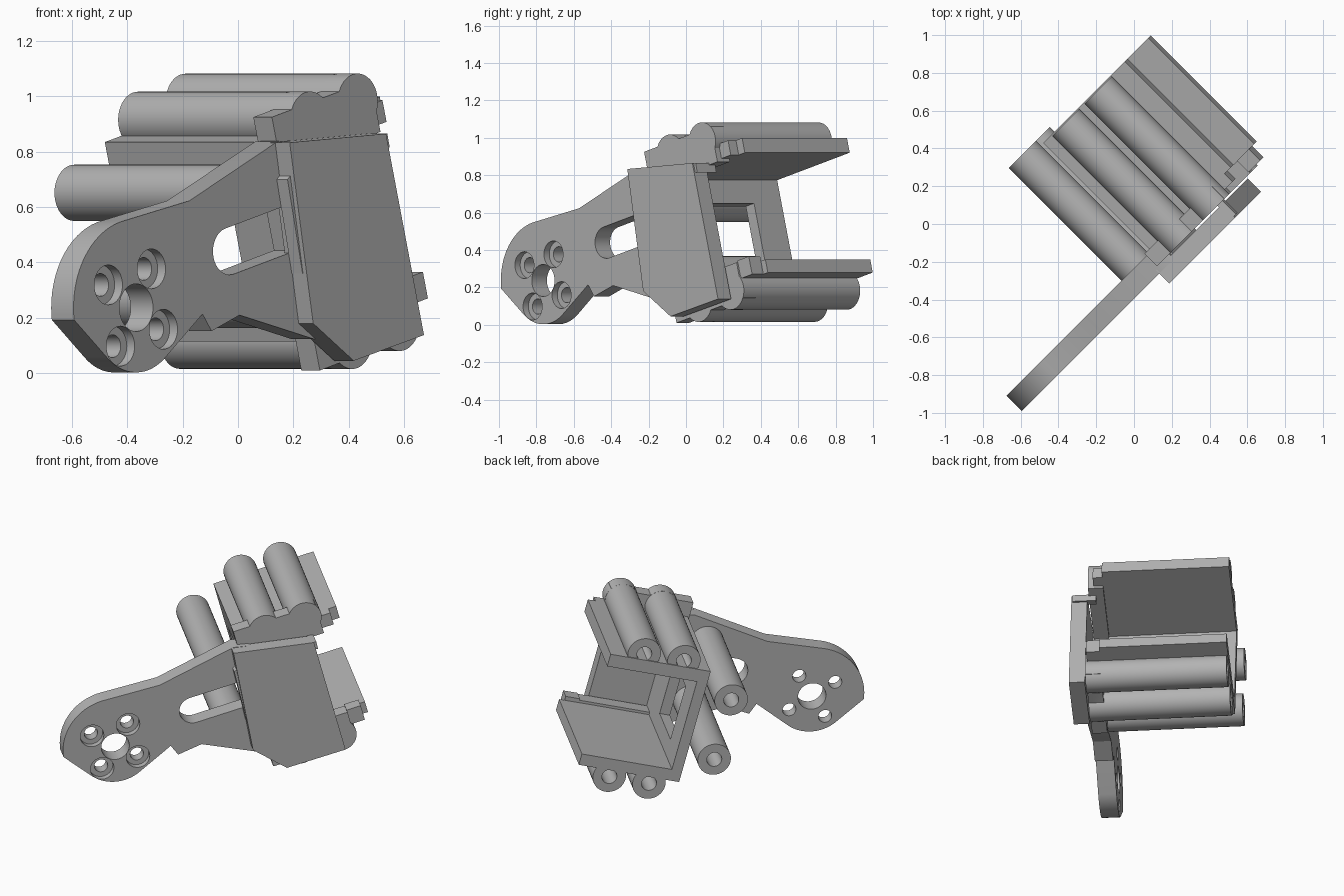
import bpy, bmesh, math
from math import cos, sin, radians
from mathutils import Vector

cube = bpy.data.objects.get("Cube")
if cube:
    bpy.data.objects.remove(cube)

TILT = radians(15)      # tilt of the channel within the arm plane
S = math.sqrt(0.5)      # whole assembly stands diagonally

grey = bpy.data.materials.new("plain grey")
grey.use_nodes = True
grey.diffuse_color = (0.45, 0.45, 0.45, 1)
grey.node_tree.nodes["Principled BSDF"].inputs["Base Color"].default_value = (0.45, 0.45, 0.45, 1)


def tilt(p, q):
    """Channel coordinates to arm-plane coordinates."""
    return p * cos(TILT) - q * sin(TILT), p * sin(TILT) + q * cos(TILT)


def world(u, z, v):
    return Vector(((u - v) * S, (u + v) * S, z))


def arc(c, r, start=0, end=360, n=48):
    full = end - start == 360
    steps = n if full else n + 1
    angles = [radians(start + (end - start) * i / n) for i in range(steps)]
    return [(c[0] + r * cos(a), c[1] + r * sin(a)) for a in angles]


def prism(name, outline, v0, v1):
    """Extrude an outline in the arm plane from depth v0 to v1."""
    bm = bmesh.new()
    front = [bm.verts.new(world(u, z, v0)) for u, z in outline]
    back = [bm.verts.new(world(u, z, v1)) for u, z in outline]
    bm.faces.new(front)
    bm.faces.new(back[::-1])
    n = len(outline)
    for i in range(n):
        j = (i + 1) % n
        bm.faces.new((front[i], back[i], back[j], front[j]))
    bmesh.ops.recalc_face_normals(bm, faces=bm.faces)
    mesh = bpy.data.meshes.new(name)
    bm.to_mesh(mesh)
    bm.free()
    mesh.materials.append(grey)
    obj = bpy.data.objects.new(name, mesh)
    bpy.context.collection.objects.link(obj)
    return obj


def tilted_box(name, p0, p1, q0, q1, v0, v1):
    corners = [(p0, q0), (p1, q0), (p1, q1), (p0, q1)]
    return prism(name, [tilt(*c) for c in corners], v0, v1)


def combine(obj, others, operation):
    """Bake boolean operations into the object and drop the helpers."""
    for other in others:
        other.hide_render = True
        mod = obj.modifiers.new("boolean", 'BOOLEAN')
        mod.operation = operation
        mod.solver = 'EXACT'
        mod.object = other
    graph = bpy.context.evaluated_depsgraph_get()
    mesh = bpy.data.meshes.new_from_object(obj.evaluated_get(graph))
    obj.modifiers.clear()
    obj.data = mesh
    for other in others:
        bpy.data.objects.remove(other)


def smooth(obj):
    obj.data.shade_smooth()
    obj.data.set_sharp_from_angle(angle=radians(30))


# Mounting arm with a rounded end
HUB = (-0.80, 0.237)
FRONT, BACK = -0.28, -0.166
outline = arc(HUB, 0.32, 188, 100, 24)
outline += [(-0.528, 0.623), (-0.078, 0.837), (0.02, 0.84), (0.19, 0.14), (0.11, 0.123),
            (-0.272, 0.21), (-0.415, 0.152), (-0.461, 0.214)]
outline += arc(HUB, 0.234, 308, 230, 20)
arm = prism("mounting_arm", outline, FRONT, BACK)

# Hub bore, four counterbored bolt holes and the long slot
cutters = [prism("hub_cutter", arc(HUB, 0.086), -0.4, 0)]
for hole in [(-0.942, 0.319), (-0.722, 0.377), (-0.661, 0.159), (-0.88, 0.098)]:
    cutters.append(prism("bolt_cutter", arc(hole, 0.041, n=32), -0.4, 0))
    cutters.append(prism("counterbore_cutter", arc(hole, 0.072, n=32), -0.4, FRONT + 0.04))
p, q = -0.198, 0.509
slot = arc((p, q), 0.085, 90, 270, 20) + [(p + 0.33, q - 0.085), (p + 0.33, q + 0.085)]
cutters.append(prism("slot_cutter", [tilt(*c) for c in slot], -0.4, 0))
combine(arm, cutters, 'DIFFERENCE')
smooth(arm)

# Front block covering the end of the channel
prism("front_block", [(-0.09, 0.833), (0.03, 0.18), (0.237, 0.045), (0.596, 0.138), (0.402, 0.865)],
      -0.354, -0.255)
prism("block_side_fin", [(-0.082, 0.70), (-0.06, 0.72), (0.02, 0.36), (-0.005, 0.36)], -0.335, -0.28)
prism("block_top_lip", [(0.38, 0.815), (0.43, 0.815), (0.418, 0.865), (0.38, 0.863)], -0.345, -0.2)

# Open channel: side wall with a window, upper and lower plates
wall = tilted_box("side_wall", 0.18, 0.245, 0.1, 0.78, -0.26, 0.643)
combine(wall, [tilted_box("window_cutter", 0.1, 0.3, 0.25, 0.607, 0.06, 0.435)], 'DIFFERENCE')
tilted_box("upper_plate", 0.18, 0.813, 0.735, 0.816, -0.15, 0.643)
tilted_box("lower_plate", 0.18, 0.815, 0.071, 0.144, -0.15, 0.643)


# Scalloped retainers holding the tube ends, with small side tabs
def retainer(name, q0, q1, tube_q):
    body = tilted_box(name, 0.17, 0.692, q0, q1, -0.245, -0.15)
    discs = [prism("lobe", arc(tilt(tp, tube_q), 0.102), -0.245, -0.15) for tp in (0.357, 0.608)]
    combine(body, discs, 'UNION')
    smooth(body)


retainer("upper_retainer", 0.717, 0.912, 0.852)
retainer("lower_retainer", -0.035, 0.16, 0.026)
tilted_box("upper_tab", 0.69, 0.765, 0.735, 0.816, -0.21, -0.149)
tilted_box("lower_tab", 0.69, 0.78, 0.071, 0.17, -0.235, -0.149)


# Six tubes with bored rear ends
def tube(name, p, q, v0, v1):
    centre = tilt(p, q)
    body = prism(name, arc(centre, 0.1015), v0, v1)
    combine(body, [prism("bore", arc(centre, 0.046, n=32), v1 - 0.3, v1 + 0.1)], 'DIFFERENCE')
    smooth(body)


for level, q in (("upper", 0.852), ("lower", 0.026)):
    for side, p in (("inner", 0.357), ("outer", 0.608)):
        tube(level + "_" + side + "_tube", p, q, -0.2, 0.635)
tube("side_upper_tube", 0.017, 0.67, BACK - 0.005, 0.679)
tube("side_lower_tube", 0.017, 0.27, BACK - 0.005, 0.679)
